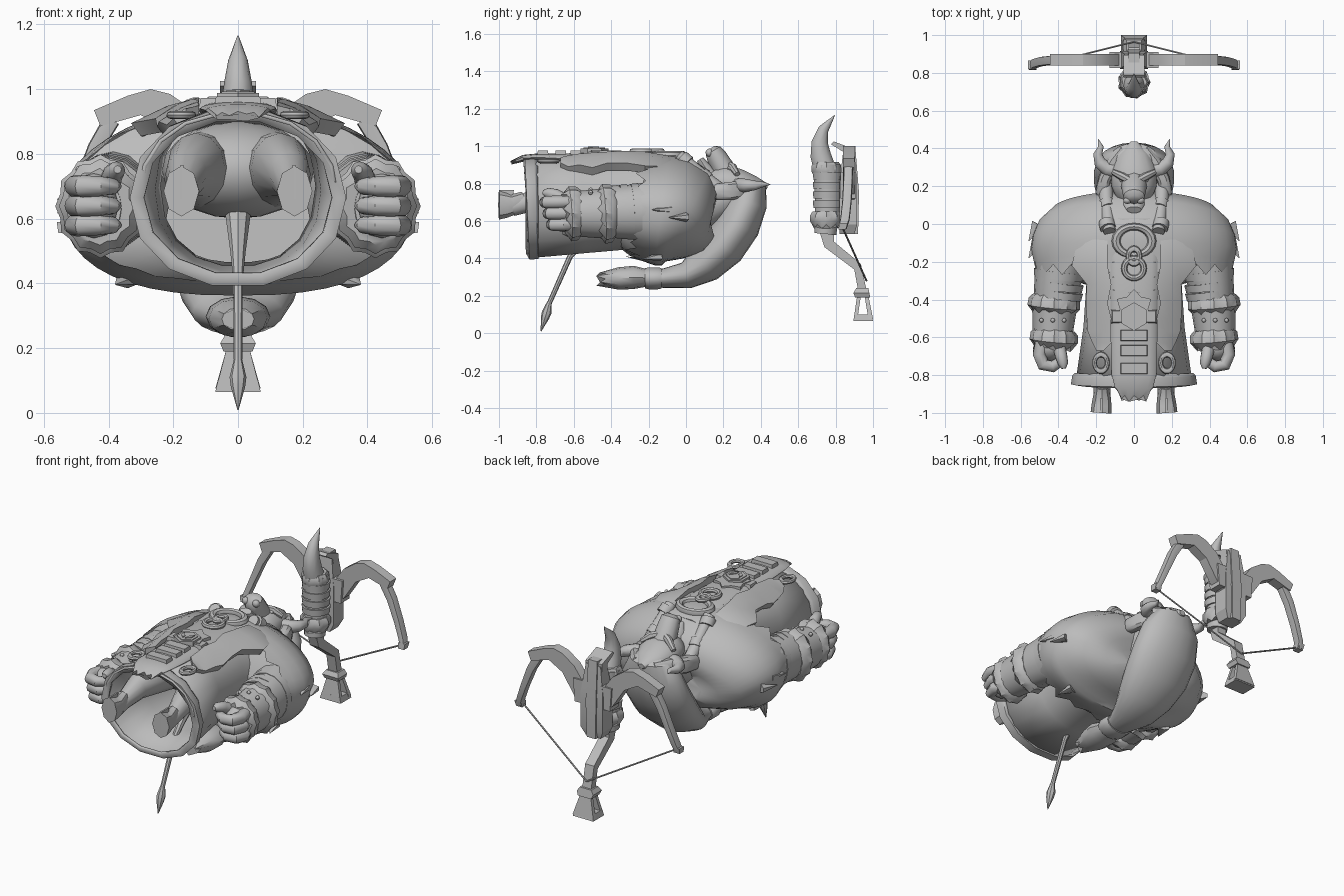
import bpy, bmesh, math
from mathutils import Vector

MAT = bpy.data.materials.new("clay_grey")
MAT.diffuse_color = (0.5, 0.5, 0.5, 1)


def finish(name, bm, solid=0, angle=40):
    bmesh.ops.recalc_face_normals(bm, faces=bm.faces)
    me = bpy.data.meshes.new(name)
    bm.to_mesh(me)
    bm.free()
    me.materials.append(MAT)
    me.shade_smooth()
    me.set_sharp_from_angle(angle=math.radians(angle))
    ob = bpy.data.objects.new(name, me)
    bpy.context.collection.objects.link(ob)
    if solid:
        m = ob.modifiers.new("thickness", 'SOLIDIFY')
        m.thickness = solid
        m.offset = 0
    return ob


def loft(name, secs, n=12, ref=(1, 0, 0), caps=(1, 1), p=(2, 2), jag=0, rough=0, solid=0):
    """Skin of oval sections (x, y, z, half_width, half_height); p = roundness below/above, jag = ragged last ring."""
    bm = bmesh.new()
    pts = [Vector(s[:3]) for s in secs]
    rings = []
    for i, s in enumerate(secs):
        t = (pts[min(i + 1, len(pts) - 1)] - pts[max(i - 1, 0)]).normalized()
        u = Vector(ref)
        u = (u - t * u.dot(t)).normalized()
        v = t.cross(u)
        ring = []
        for k in range(n):
            a = math.tau * k / n
            c, d = math.cos(a), math.sin(a)
            e = 2 / (p[1] if d > 0 else p[0])
            f = 1 - rough * (k % 2)
            c = math.copysign(abs(c) ** e, c) * s[3] * f
            d = math.copysign(abs(d) ** e, d) * s[4] * f
            co = pts[i] + u * c + v * d
            if i == len(secs) - 1:
                co += t * jag * (k % 2) * (1 if k % 4 == 1 else 0.6)
            ring.append(bm.verts.new(co))
        rings.append(ring)
    for r, q in zip(rings, rings[1:]):
        for k in range(n):
            bm.faces.new((r[k], r[(k + 1) % n], q[(k + 1) % n], q[k]))
    if caps[0]:
        bm.faces.new(rings[0])
    if caps[1]:
        bm.faces.new(rings[-1])
    return finish(name, bm, solid)


def ball(name, c, r, n=16):
    bm = bmesh.new()
    bmesh.ops.create_uvsphere(bm, u_segments=n, v_segments=n // 2 + 2, radius=1)
    for v in bm.verts:
        v.co = Vector(c) + Vector([v.co[i] * r[i] for i in range(3)])
    return finish(name, bm)


def prism(name, outline, axis, a, b):
    """Extrude a 2D outline along one axis from a to b."""
    bm = bmesh.new()
    def put(p, d):
        q = list(p)
        q.insert(axis, d)
        return bm.verts.new(q)
    f = bm.faces.new([put(p, a) for p in outline])
    ext = bmesh.ops.extrude_face_region(bm, geom=[f])
    for v in ext['geom']:
        if isinstance(v, bmesh.types.BMVert):
            v.co[axis] = b
    return finish(name, bm, angle=25)


def wedge(name, *rects):
    """Hull through level rectangles (x0, x1, y0, y1, z)."""
    bm = bmesh.new()
    for x0, x1, y0, y1, z in rects:
        for x, y in ((x0, y0), (x1, y0), (x1, y1), (x0, y1)):
            bm.verts.new((x, y, z))
    bmesh.ops.convex_hull(bm, input=bm.verts)
    return finish(name, bm, angle=20)


def ring(name, c, R, r, sq=1.0):
    bm = bmesh.new()
    N, M = 20, 8
    g = [[bm.verts.new(Vector(c) + Vector(((R + r * math.cos(b)) * math.cos(a), (R + r * math.cos(b)) * math.sin(a) * sq,
                                           r * math.sin(b))))
          for b in (math.tau * j / M for j in range(M))] for a in (math.tau * i / N for i in range(N))]
    for i in range(N):
        for j in range(M):
            bm.faces.new((g[i][j], g[(i + 1) % N][j], g[(i + 1) % N][(j + 1) % M], g[i][(j + 1) % M]))
    return finish(name, bm)


# Robe: open tube with a heavy hem, and the body inside
loft("robe", [(0, .0, .67, .3, .26), (0, -.3, .70, .245, .25), (0, -.55, .688, .262, .258),
              (0, -.85, .665, .305, .262)], 18, caps=(1, 0), p=(2.2, 2.2), solid=.012)
loft("robe_hem", [(0, -.795, .667, .308, .265), (0, -.805, .667, .32, .272), (0, -.845, .665, .328, .272),
                  (0, -.85, .665, .29, .24)], 14, caps=(0, 0), p=(2.1, 2.1), solid=.015)
ball("hips", (0, -.36, .75), (.235, .22, .15))

# Fur mantle over the shoulders, ragged lower edge, lining closing onto the robe
loft("fur_mantle", [(0, .137, .57, .2, .08), (0, .125, .567, .31, .14), (0, .08, .585, .43, .21), (0, .01, .627, .505, .27),
                    (0, -.06, .652, .535, .297), (0, -.13, .66, .545, .3), (0, -.2, .67, .53, .285),
                    (0, -.235, .675, .515, .275)], 44, caps=(1, 0), p=(2.5, 1.85), jag=.06)
loft("mantle_lining", [(0, -.21, .67, .515, .28), (0, -.245, .677, .42, .262), (0, -.28, .69, .245, .24)], 30,
     caps=(0, 0), p=(2.4, 1.9))

# Tail with spear tip
loft("tail", [(0, -.42, .62, .04, .04), (0, -.54, .5, .024, .024), (0, -.62, .41, .015, .015),
              (0, -.735, .15, .013, .013)], 8)
loft("tail_tip", [(0, -.73, .165, .013, .013), (0, -.745, .11, .026, .026), (0, -.755, .08, .022, .022),
                  (0, -.775, .01, .002, .002)], 8)

# Hood sweeping back and down to a tied end
loft("hood", [(0, .34, .84, .04, .03), (0, .338, .8, .13, .09), (0, .325, .7, .19, .11), (0, .278, .58, .213, .12),
              (0, .2, .465, .21, .12), (0, .1, .37, .18, .105), (0, 0, .308, .14, .072),
              (0, -.12, .293, .085, .052), (0, -.16, .293, .075, .045)], 20)
loft("hood_band", [(0, -.13, .293, .09, .056), (0, -.15, .293, .095, .06), (0, -.2, .293, .095, .06),
                   (0, -.22, .293, .085, .055)], 14)
loft("hood_tuft", [(0, -.2, .295, .075, .045), (0, -.28, .298, .1, .062), (0, -.36, .292, .09, .06),
                   (0, -.43, .29, .05, .035)], 12, jag=.05)

# Head: face looks up, crown toward +y
loft("neck", [(0, .0, .66, .17, .17), (0, .12, .68, .14, .12), (0, .28, .75, .13, .1)], 14)
loft("head", [(0, .1, .80, .05, .03), (0, .13, .80, .09, .07), (0, .2, .80, .12, .1), (0, .29, .8, .12, .08),
              (0, .37, .79, .085, .05), (0, .435, .785, .02, .015)], 14)
loft("muzzle", [(0, .23, .82, .075, .07), (0, .2, .88, .068, .06), (0, .165, .94, .062, .055),
                (0, .145, .975, .057, .045), (0, .135, .99, .03, .02)], 12)
loft("jaw", [(0, .15, .82, .065, .045), (0, .1, .89, .055, .03), (0, .075, .93, .04, .02)], 10)
for s in (-1, 1):
    ball("nostril", (s * .035, .125, .965), (.022, .02, .022), 10)
    loft("brow", [(s * .015, .225, .9, .02, .02), (s * .06, .25, .885, .025, .022), (s * .11, .275, .85, .015, .015)],
         8, ref=(0, 0, 1))
    ball("eye", (s * .06, .232, .88), (.018, .012, .012), 10)
    loft("horn", [(s * .08, .28, .79, .04, .04), (s * .14, .29, .79, .04, .04), (s * .18, .325, .79, .034, .034),
                  (s * .192, .37, .79, .025, .025), (s * .175, .41, .795, .015, .015), (s * .19, .45, .795, .002, .002)],
         10, ref=(0, 0, 1))
    loft("cowl_side", [(s * .06, .4, .78, .02, .03), (s * .11, .33, .775, .035, .045), (s * .155, .24, .76, .035, .05),
                       (s * .17, .165, .755, .035, .045), (s * .172, .15, .755, .028, .035)], 10, p=(3, 3))
    loft("braid", [(s * .15, .2, .75, .038, .04), (s * .145, .1, .83, .036, .036), (s * .13, -.04, .95, .033, .033)], 12)
    for y, z in ((.1, .83), (-.005, .92)):
        loft("braid_cuff", [(s * .145, y + .015, z - .013, .043, .043), (s * .137, y - .02, z + .017, .043, .043)], 12)

# Front: belly strip, ragged apron, belt plates, buckle and chain
loft("belly_strip", [(0, .06, .82, .13, .05), (0, -.06, .90, .14, .04), (0, -.2, .93, .135, .035),
                     (0, -.4, .935, .125, .033), (0, -.65, .933, .12, .028), (0, -.8, .94, .118, .02),
                     (0, -.87, .935, .1, .018), (0, -.905, .922, .07, .01)], 16, jag=.035)
for y in (-.59, -.67, -.765):
    wedge("belt_plate", (-.075, .075, y - .032, y + .032, .93), (-.068, .068, y - .027, y + .027, .977))
for y in (-.2, -.28, -.35):
    loft("belly_fold", [(s * .11, y - .015 * (1 - abs(s)), .957 - .02 * abs(s), .014, .014) for s in (-1, -.5, 0, .5, 1)],
         6, ref=(0, 0, 1))
def poly(n, R, y, alt=1):
    rr = [R if k % 2 else R * alt for k in range(n)]
    return [(r * math.sin(math.tau * k / n), y + r * math.cos(math.tau * k / n)) for k, r in enumerate(rr)]
prism("buckle_star", poly(12, .075, -.45, 1.4), 2, .93, .977)
prism("buckle_hexagon", poly(6, .075, -.49), 2, .93, .988)
prism("buckle_plate", poly(6, .058, -.49), 2, .98, .993)
for s in (-1, 1):
    prism("buckle_mark", [(s * .008, -.525), (s * .035, -.5), (s * .035, -.465), (s * .008, -.5)], 2, .985, .998)
    wedge("belt_side", (s * .06, s * .125, -.53, -.45, .92), (s * .06, s * .115, -.52, -.46, .972))
ring("collar_ring", (0, -.09, .95), .095, .024, sq=.8)
ring("chain_link", (0, -.17, .975), .03, .013, sq=1.3)
ring("chain_ring", (0, -.235, .972), .052, .016)

# Fur lapels down both sides of the opening
LAPEL = [(.04, .13, .26, .83, .75), (.0, .13, .28, .895, .83), (-.1, .14, .3, .95, .89), (-.22, .13, .31, .97, .895),
         (-.32, .12, .25, .975, .91), (-.42, .13, .235, .97, .91), (-.5, .12, .25, .965, .885), (-.57, .115, .225, .96, .9),
         (-.63, .12, .22, .95, .89), (-.67, .15, .18, .94, .91)]
for s in (-1, 1):
    bm = bmesh.new()
    rows = []
    for i, (y, a, b, z0, z1) in enumerate(LAPEL):
        j = .02 * (i % 2)
        rows.append([bm.verts.new((s * x, y, z)) for x, z in
                     ((a + j / 2, z0 - .05), (a + j / 2, z0), ((a + b) / 2, (z0 + z1) / 2 + .015), (b + j, z1), (b + j - .03, z1 - .04))])
    for r, q in zip(rows, rows[1:]):
        for k in range(5):
            bm.faces.new((r[k], r[(k + 1) % 5], q[(k + 1) % 5], q[k]))
    bm.faces.new(rows[0])
    bm.faces.new(rows[-1])
    finish("fur_lapel", bm)
    ring("lapel_ring", (s * .175, -.735, .92), .034, .012, sq=1.3)
    # Fur tufts on the shoulder edge and back hem
    for x, y, z in ((.535, -.06, .62), (.535, -.15, .66), (.36, -.2, .41)):
        d = Vector((x, 0, z - .67)).normalized() * .022
        loft("shoulder_tuft", [(s * x * .95, y + .06, z, .025, .04),
                               (s * (x + d.x), y - .03, z + d.z, .002, .002)], 6, ref=(0, 0, 1))
    # Legs and hooves
    loft("leg", [(s * .11, -.4, .75, .1, .12), (s * .13, -.6, .76, .09, .105), (s * .16, -.75, .735, .065, .075),
                 (s * .17, -.87, .69, .045, .05), (s * .17, -.93, .675, .045, .05)], 12)
    loft("hoof", [(s * .17, -.86, .72, .035, .04), (s * .17, -.92, .69, .048, .055), (s * .172, -.96, .685, .053, .068),
                  (s * .175, -1.0, .685, .055, .078)], 8)
    wedge("hoof_cleft", (s * .168, s * .178, -1.0, -.94, .66), (s * .168, s * .178, -1.0, -.92, .765))
    # Arm, straps, bracer and fur cuffs
    loft("arm", [(s * .36, -.05, .65, .15, .17), (s * .39, -.22, .65, .135, .155), (s * .415, -.36, .645, .115, .14),
                 (s * .43, -.6, .635, .085, .1), (s * .435, -.66, .635, .075, .09)], 16)
    for y, k in ((-.27, .135), (-.33, .13), (-.375, .126)):
        loft("arm_strap", [(s * .395, y + .02, .65, k, k * 1.13), (s * .4, y - .02, .648, k - .006, k * 1.11)], 16)
    loft("bracer", [(s * .42, -.43, .64, .12, .135), (s * .43, -.57, .638, .107, .122)], 16)
    for x in (-.06, .0, .06):
        ball("rivet", (s * (.43 + x), -.51, .64 + math.sqrt(.016 - x * x)), (.012, .012, .012), 8)
    for y, R in ((-.42, .136), (-.6, .125)):
        loft("fur_cuff", [(s * .42, y + .04, .64, R * .85, R * .98), (s * .422, y + .02, .64, R, R * 1.14),
                          (s * .425, y - .02, .638, R * 1.03, R * 1.18), (s * .427, y - .035, .637, R * .85, R * .95)],
             24, rough=.08, jag=.03)
    # Fist
    ball("palm", (s * .445, -.655, .64), (.075, .075, .1), 14)
    for i, z in enumerate((.7, .64, .58)):
        e = .018 * i
        loft("finger", [(s * .485, -.63, z, .034, .038), (s * .5, -.69 + e, z, .035, .036), (s * .48, -.745 + e, z, .034, .034),
                        (s * .43, -.755 + e, z, .031, .031), (s * .385, -.725 + e, z, .026, .026),
                        (s * .37, -.7 + e, z, .012, .012)], 12, ref=(0, 0, 1))
    loft("thumb", [(s * .40, -.63, .7, .035, .035), (s * .385, -.7, .74, .032, .032), (s * .375, -.74, .75, .027, .027),
                   (s * .372, -.765, .752, .012, .012)], 12)

# Crossbow: horn, wrapped grip and fur rings
loft("bow_horn", [(0, .745, .87, .062, .062), (0, .72, .95, .052, .058), (0, .715, 1.02, .043, .046),
                  (0, .735, 1.09, .03, .03), (0, .795, 1.165, .002, .002)], 10)
loft("bow_grip", [(0, .755, .9, .075, .075), (0, .76, .7, .07, .072), (0, .745, .53, .06, .06)], 14)
for z in (.84, .79, .74, .69):
    loft("grip_wrap", [(0, .757, z + .018, .082, .08), (0, .757, z - .02, .078, .078)], 14)
for z, R in ((.885, .08), (.62, .088)):
    loft("grip_fur", [(0, .75, z + .03, R * .85, R * .85), (0, .75, z + .01, R, R), (0, .75, z - .02, R, R),
                      (0, .75, z - .04, R * .85, R * .85)], 18, rough=.1, jag=.02)
# Crossbow body and stock
wedge("bow_body", (-.05, .05, .82, .9, .53), (-.075, .075, .82, .915, .58), (-.075, .075, .82, .915, .8),
      (-.05, .05, .84, .9, .97))
wedge("bow_body_rail", (-.03, .03, .84, .92, .53), (-.035, .035, .84, .925, .75), (-.03, .03, .85, .905, 1.0))
prism("bow_sight", [(.775, 1.01), (.79, 1.025), (.895, .985), (.895, .94), (.85, .93), (.84, .97)], 0, -.055, .055)
prism("bow_stock", [(.715, .54), (.79, .54), (.79, .49), (.935, .37), (.965, .23), (.92, .23), (.9, .34), (.74, .46)],
      0, -.03, .03)
wedge("stock_collar", (-.045, .045, .905, .985, .19), (-.055, .055, .895, .98, .215), (-.04, .04, .91, .975, .24))
wedge("stock_leg_front", (-.035, .035, .915, .935, .2), (-.07, .07, .895, .915, .065))
wedge("stock_leg_back", (-.035, .035, .955, .975, .2), (-.07, .07, .975, 1.0, .075))
wedge("stock_butt", (-.062, .062, .9, .99, .1), (-.07, .07, .895, 1.0, .065))
# Crossbow limbs and string
for s in (-1, 1):
    prism("bow_limb", [(s * x, z) for x, z in ((.05, .82), (.13, .93), (.21, .985), (.27, 1.0), (.34, .98), (.445, .935),
          (.425, .885), (.3, .92), (.21, .87), (.13, .75), (.05, .7))], 1, .84, .9)
    loft("bow_limb_end", [(s * .39, .868, .905, .025, .026), (s * .44, .866, .82, .025, .024), (s * .49, .86, .7, .025, .02),
                          (s * .525, .85, .61, .025, .018), (s * .54, .838, .565, .022, .016)], 8, ref=(0, 1, 0), p=(5, 5))
    wedge("limb_tip", (s * .515, s * .555, .815, .855, .555), (s * .515, s * .56, .82, .865, .59))
    wedge("limb_clamp", (s * .06, s * .12, .825, .91, .72), (s * .06, s * .13, .825, .91, .86))
    loft("bow_string", [(s * .54, .83, .58, .005, .005), (0, .965, .28, .005, .005)], 6, ref=(0, 0, 1))
